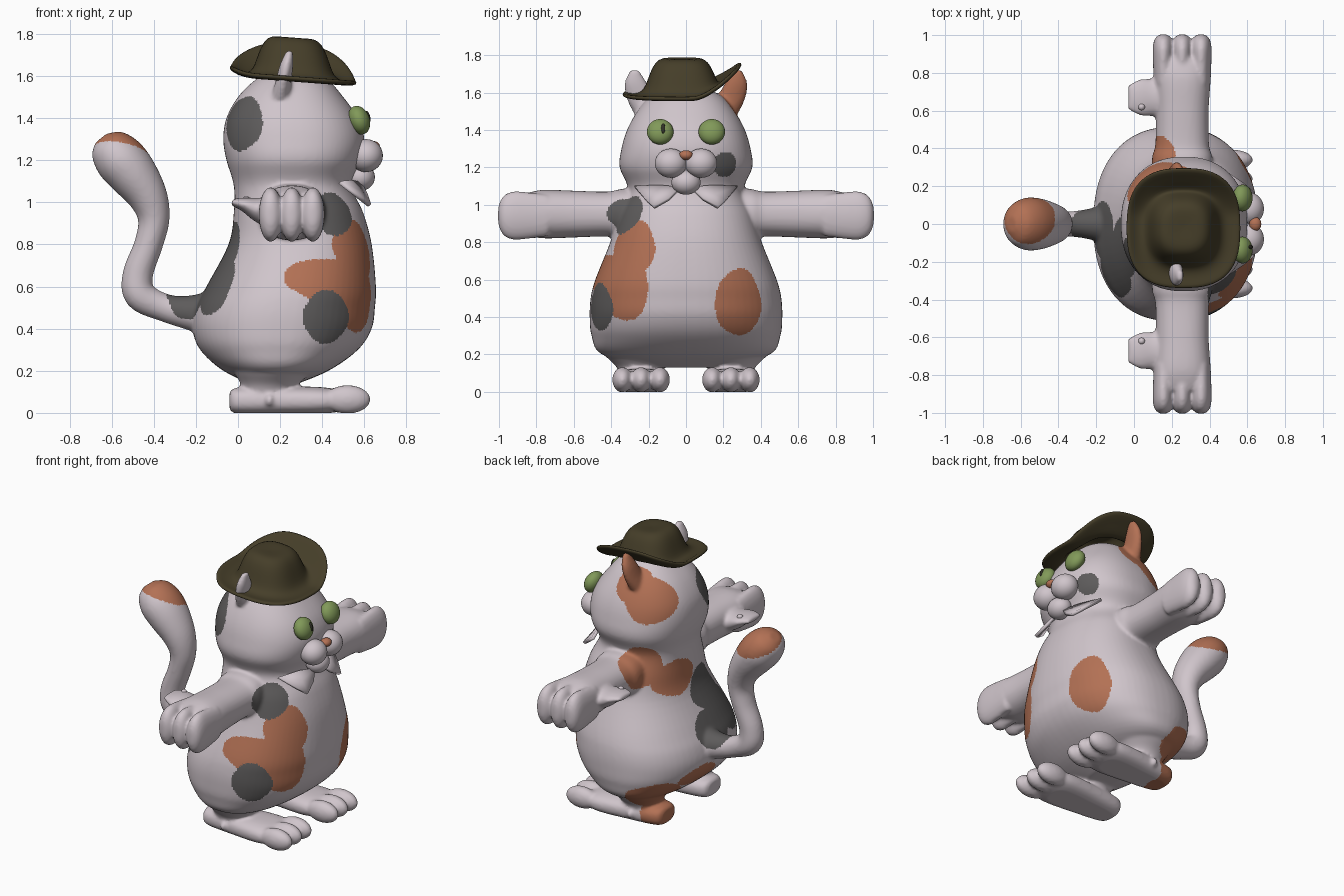
import bpy, bmesh, math
from mathutils import Vector, Matrix


def material(name, rgb):
    m = bpy.data.materials.new(name)
    m.diffuse_color = (*rgb, 1)
    return m


WHITE = material("pale fur", (0.63, 0.56, 0.60))
ORANGE = material("orange fur", (0.45, 0.165, 0.09))
GREY = material("dark grey fur", (0.11, 0.105, 0.105))
HAT = material("olive felt", (0.06, 0.048, 0.022))
GREEN = material("green eye", (0.22, 0.32, 0.10))
BLACK = material("pupil", (0.03, 0.03, 0.02))


def finish(name, bm, *mats):
    bmesh.ops.recalc_face_normals(bm, faces=bm.faces)
    for f in bm.faces:
        f.smooth = True
    me = bpy.data.meshes.new(name)
    bm.to_mesh(me)
    bm.free()
    ob = bpy.data.objects.new(name, me)
    bpy.context.collection.objects.link(ob)
    for m in mats:
        me.materials.append(m)
    return ob


def ball(bm, c, r, rot=None):
    mat = Matrix.Translation(c) @ (rot or Matrix()) @ Matrix.Diagonal((*r, 1))
    bmesh.ops.create_uvsphere(bm, u_segments=32, v_segments=20, radius=1, matrix=mat)


def resample(rows, n=5):
    """Smooth curve through rows of numbers."""
    out = []
    for i in range(len(rows) - 1):
        p = [rows[max(0, min(len(rows) - 1, i + k))] for k in (-1, 0, 1, 2)]
        for s in range(n):
            t = s / n
            out.append([0.5 * (2 * b + (c - a) * t + (2 * a - 5 * b + 4 * c - d) * t * t
                               + (3 * b - a - 3 * c + d) * t ** 3) for a, b, c, d in zip(*p)])
    return out + [list(rows[-1])]


def loft(bm, rows, u, tangent=None, power=2.0, seg=40):
    """Tube through rows of (x, y, z, radius along u, other radius)."""
    rows = resample(rows)
    u = Vector(u)
    rings = []
    for i, r in enumerate(rows):
        t = Vector(tangent) if tangent else (
            Vector(rows[min(i + 1, len(rows) - 1)][:3]) - Vector(rows[max(i - 1, 0)][:3])).normalized()
        v = t.cross(u)
        ring = []
        for k in range(seg):
            a = math.tau * k / seg
            c, s = math.cos(a), math.sin(a)
            c = math.copysign(abs(c) ** (2 / power), c)
            s = math.copysign(abs(s) ** (2 / power), s)
            ring.append(bm.verts.new(Vector(r[:3]) + u * c * r[3] + v * s * r[4]))
        rings.append(ring)
    for a, b in zip(rings, rings[1:]):
        for k in range(seg):
            bm.faces.new((a[k], a[(k + 1) % seg], b[(k + 1) % seg], b[k]))
    bm.faces.new(rings[0])
    bm.faces.new(rings[-1])


# ---- furry body: torso and head, tail, arms, legs and ears fused together
bm = bmesh.new()
torso = [(0.13, 0.08, 0.26, 0.2), (0.2, -0.07, 0.43, 0.45), (0.3, -0.18, 0.57, 0.505),
         (0.4, -0.215, 0.635, 0.515), (0.5, -0.2, 0.65, 0.51), (0.6, -0.15, 0.655, 0.485),
         (0.8, -0.045, 0.635, 0.405), (0.95, -0.02, 0.595, 0.36), (1.08, -0.02, 0.54, 0.31),
         (1.2, -0.055, 0.585, 0.355), (1.3, -0.07, 0.60, 0.345), (1.4, -0.055, 0.57, 0.315),
         (1.5, 0.0, 0.50, 0.26), (1.58, 0.08, 0.43, 0.19), (1.64, 0.17, 0.34, 0.08)]
loft(bm, [((a + b) / 2, 0, z, (b - a) / 2, w) for z, a, b, w in torso], (1, 0, 0), (0, 0, 1), 2.3, 64)
tail = [(-0.08, 0.47, 0.13), (-0.22, 0.475, 0.085), (-0.35, 0.5, 0.066), (-0.465, 0.56, 0.075),
        (-0.475, 0.66, 0.072), (-0.425, 0.8, 0.068), (-0.40, 0.92, 0.075), (-0.43, 1.03, 0.095),
        (-0.505, 1.14, 0.118), (-0.57, 1.215, 0.12), (-0.625, 1.275, 0.09), (-0.65, 1.305, 0.035)]
loft(bm, [(x, 0, z, r * (1.15 if z > 0.7 else 1), r) for x, z, r in tail], (0, 1, 0))
for s in (-1, 1):
    # arm, fingers, thumb
    loft(bm, [(0.255, s * y, 0.95, a, b) for y, a, b in
              ((0.15, 0.15, 0.15), (0.34, 0.16, 0.135), (0.42, 0.142, 0.12), (0.6, 0.14, 0.125),
               (0.75, 0.15, 0.13), (0.82, 0.15, 0.12), (0.88, 0.12, 0.10))], (1, 0, 0), power=2.3)
    for x in (0.155, 0.255, 0.355):
        loft(bm, [(x, s * y, 0.942, a, b) for y, a, b in
                  ((0.74, 0.05, 0.11), (0.9, 0.056, 0.13), (0.96, 0.052, 0.117),
                   (0.99, 0.038, 0.085), (1.005, 0.014, 0.04))], (1, 0, 0))
    loft(bm, [(x, s * 0.67, z, a, b) for x, z, a, b in
              ((0.18, 0.95, 0.11, 0.09), (0.1, 0.965, 0.1, 0.06),
               (0.03, 0.99, 0.095, 0.034), (-0.03, 1.0, 0.065, 0.016))], (0, 1, 0))
    # leg, foot, toes and side claw
    loft(bm, [(0.14, s * 0.24, 0.05, 0.13, 0.1), (0.15, s * 0.245, 0.13, 0.135, 0.125),
              (0.17, s * 0.25, 0.22, 0.2, 0.2), (0.2, s * 0.25, 0.36, 0.24, 0.22)], (1, 0, 0), (0, 0, 1))
    loft(bm, [(x, s * 0.24, 0.058, w, h) for x, w, h in
              ((-0.04, 0.06, 0.04), (0.0, 0.1, 0.062), (0.2, 0.128, 0.066), (0.4, 0.145, 0.064),
               (0.52, 0.12, 0.04))], (0, 1, 0), power=2.5)
    for k in (-1, 0, 1):
        ball(bm, (0.52, s * 0.24 + k * 0.1, 0.064), (0.11, 0.054, 0.068))
    ball(bm, (0.15, s * 0.36, 0.06), (0.022, 0.025, 0.03))
    # ear
    loft(bm, [(0.2, s * 0.2, 1.49, 0.08, 0.05), (0.215, s * 0.24, 1.57, 0.078, 0.038),
              (0.23, s * 0.268, 1.65, 0.06, 0.032), (0.245, s * 0.275, 1.72, 0.024, 0.016)],
         (0, 1, 0), (0, 0, 1))
body = finish("body", bm, WHITE, ORANGE, GREY)
rm = body.modifiers.new("fuse", 'REMESH')
rm.mode, rm.voxel_size, rm.use_smooth_shade = 'VOXEL', 0.0098, True
sm = body.modifiers.new("soften", 'SMOOTH')
sm.factor, sm.iterations = 0.5, 8
dg = bpy.context.evaluated_depsgraph_get()
me = bpy.data.meshes.new_from_object(body.evaluated_get(dg))
body.modifiers.clear()
body.data = me
me.materials.clear()
for m in (WHITE, ORANGE, GREY):
    me.materials.append(m)
for v in me.vertices:  # flat soles
    v.co.z = max(v.co.z, 0)

# ---- fur patches: centre and radii of the blobs of each colour
orange = [((0.54, -0.28, 0.76), (0.14, 0.14, 0.15)), ((0.42, -0.4, 0.63), (0.22, 0.18, 0.11)),
          ((0.54, -0.32, 0.56), (0.13, 0.15, 0.18)), ((0.58, 0.275, 0.47), (0.2, 0.125, 0.19)),
          ((-0.02, 0.14, 0.91), (0.15, 0.18, 0.11)), ((0.1, 0.32, 1.02), (0.14, 0.15, 0.13)),
          ((0.0, 0.34, 0.23), (0.18, 0.18, 0.11)), ((-0.14, 0.12, 0.32), (0.15, 0.16, 0.07)),
          ((0.02, 0.24, 0.08), (0.09, 0.15, 0.12)), ((0.08, 0.24, 1.43), (0.17, 0.14, 0.14)),
          ((0.2, 0.29, 1.58), (0.15, 0.13, 0.17))]
grey = [((0.02, -0.22, 1.38), (0.105, 0.2, 0.13)), ((0.46, -0.34, 0.95), (0.1, 0.13, 0.11)),
        ((0.43, -0.47, 0.455), (0.12, 0.14, 0.125)), ((-0.06, -0.13, 0.76), (0.1, 0.16, 0.17)),
        ((-0.2, -0.04, 0.57), (0.15, 0.15, 0.14)), ((-0.1, -0.26, 0.6), (0.1, 0.17, 0.17)),
        ((0.5, 0.205, 1.22), (0.13, 0.065, 0.075))]
for f in me.polygons:
    f.use_smooth = True
    c = f.center
    f.material_index = int(c.x < -0.42 and c.z + 0.4 * c.y > 1.25 - 0.15 * (c.x + 0.6))  # tail tip
    edge = 1 + 0.12 * math.sin(22 * c.x + 5) * math.sin(25 * c.z) + 0.1 * math.sin(20 * c.y)
    for idx, blobs in ((1, orange), (2, grey)):
        if any(sum(((c[i] - p[i]) / r[i]) ** 2 for i in range(3)) < edge for p, r in blobs):
            f.material_index = idx

# ---- face, collar and thumb claws
for s, side in ((-1, "right"), (1, "left")):
    for name, c, r, m, tilt in (("eye", (0.575, 0.138, 1.39), (0.05, 0.071, 0.07), GREEN, -0.35),
                                ("muzzle", (0.608, 0.081, 1.222), (0.08, 0.086, 0.078), WHITE, 0),
                                ("thumb_claw", (0.04, 0.62, 1.012), (0.018, 0.018, 0.018), WHITE, 0)):
        bm = bmesh.new()
        ball(bm, (c[0], s * c[1], c[2]), r, Matrix.Rotation(tilt, 4, 'Y'))
        finish(side + "_" + name, bm, m)
    bm = bmesh.new()
    outline = [(0.485, 0.275, 1.095), (0.535, 0.14, 1.1), (0.58, 0.03, 1.09), (0.61, 0.09, 1.03),
               (0.625, 0.17, 0.985), (0.58, 0.21, 1.02)]
    mid = bm.verts.new((0.572, s * 0.155, 1.05))
    vs = [bm.verts.new((x, s * y, z)) for x, y, z in outline]
    for a, b in zip(vs, vs[1:] + vs[:1]):
        bm.faces.new((a, b, mid))
    flap = finish(side + "_collar_flap", bm, WHITE)
    so = flap.modifiers.new("thickness", 'SOLIDIFY')
    so.thickness, so.offset = 0.02, 0
for name, c, r, m in (("chin", (0.58, 0, 1.12), (0.07, 0.078, 0.066), WHITE),
                      ("nose", (0.642, 0, 1.265), (0.032, 0.037, 0.026), ORANGE),
                      ("pupil", (0.618, -0.122, 1.408), (0.009, 0.011, 0.028), BLACK)):
    bm = bmesh.new()
    ball(bm, c, r, Matrix.Rotation(-0.3, 4, 'Y') if name == "pupil" else None)
    finish(name, bm, m)

# ---- hat: crown and brim in one sheet, brim turned up on one side
bm = bmesh.new()
profile = [(0.02, 0.182), (0.2, 0.186), (0.33, 0.187), (0.42, 0.168), (0.49, 0.125), (0.55, 0.07),
           (0.61, 0.025), (0.7, 0.003), (0.8, -0.003), (0.9, 0.0), (1.0, 0.006)]
rings = []
for t, h in profile:
    ring = []
    for k in range(48):
        a = math.tau * k / 48
        c, s = math.cos(a), math.sin(a)
        q = (abs(c) ** 2.7 + abs(s) ** 2.7) ** (-1 / 2.7)
        x, y = 0.262 + 0.302 * t * q * c, -0.022 + 0.318 * t * q * s
        up = 0.165 * max(0, (y - 0.05) / 0.245) ** 1.4 * min(1, max(0, (t - 0.5) / 0.25))
        back = 0.03 * max(0, (0.08 - x) / 0.12) ** 2
        ring.append(bm.verts.new((x, y, 1.605 - 0.075 * x + h + up + back)))
    rings.append(ring)
for a, b in zip(rings, rings[1:]):
    for k in range(48):
        bm.faces.new((a[k], b[k], b[(k + 1) % 48], a[(k + 1) % 48]))
bm.faces.new(rings[0])
hat = finish("hat", bm, HAT)
so = hat.modifiers.new("thickness", 'SOLIDIFY')
so.thickness, so.offset = 0.022, 0
ss = hat.modifiers.new("round", 'SUBSURF')
ss.levels = ss.render_levels = 1
